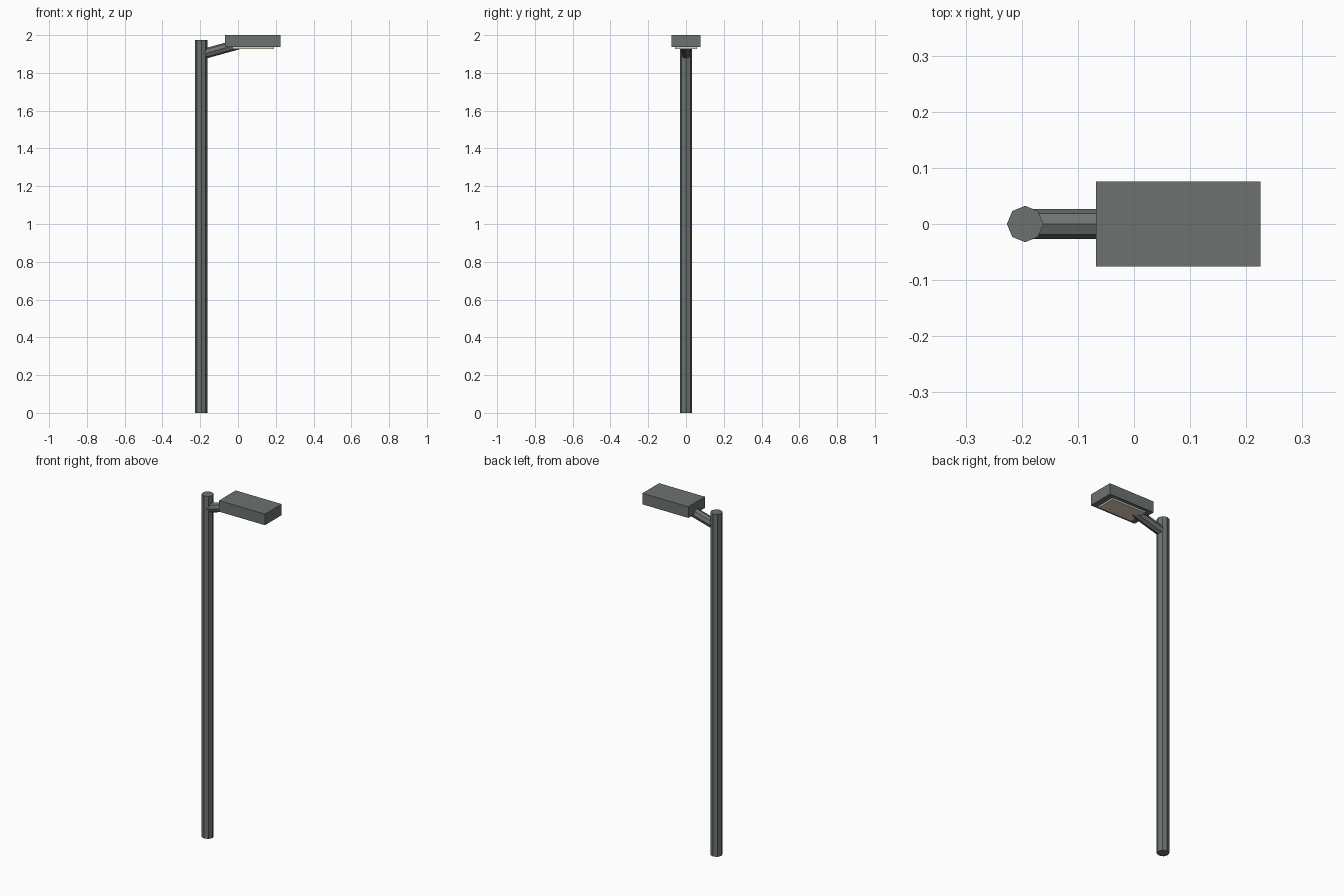
import bpy
from mathutils import Vector

if "Cube" in bpy.data.objects:
    bpy.data.objects.remove(bpy.data.objects["Cube"])


def material(name, rgb):
    m = bpy.data.materials.new(name)
    m.diffuse_color = (*rgb, 1)
    m.use_nodes = True
    m.node_tree.nodes["Principled BSDF"].inputs["Base Color"].default_value = m.diffuse_color
    return m


metal = material("painted_metal", (0.15, 0.17, 0.16))
glass = material("lens_cream", (0.75, 0.68, 0.5))


def finish(name, mat):
    ob = bpy.context.object
    ob.name = name
    ob.data.materials.append(mat)
    return ob


def tube(name, start, end, radius, mat):
    a, b = Vector(start), Vector(end)
    d = b - a
    # tilt is only ever in the xz plane, so one y rotation is enough
    angle = Vector((d.x, d.z)).angle_signed(Vector((0, 1))) * -1
    bpy.ops.mesh.primitive_cylinder_add(vertices=8, radius=radius, depth=d.length,
                                        location=(a + b) / 2, rotation=(0, abs(angle), 0))
    return finish(name, mat)


def box(name, lo, hi, mat):
    lo, hi = Vector(lo), Vector(hi)
    bpy.ops.mesh.primitive_cube_add(size=1, location=(lo + hi) / 2)
    bpy.context.object.scale = hi - lo
    return finish(name, mat)


# Upright octagonal pole and slanted arm
tube("pole", (-0.194, 0, 0), (-0.194, 0, 1.975), 0.0325, metal)
tube("arm", (-0.194, 0, 1.897), (0.03, 0, 1.959), 0.027, metal)

# Lamp housing with the lens on its underside
box("lamp_head", (-0.068, -0.076, 1.936), (0.225, 0.076, 2.0), metal)
box("lens", (-0.03, -0.057, 1.927), (0.19, 0.057, 1.945), glass)
